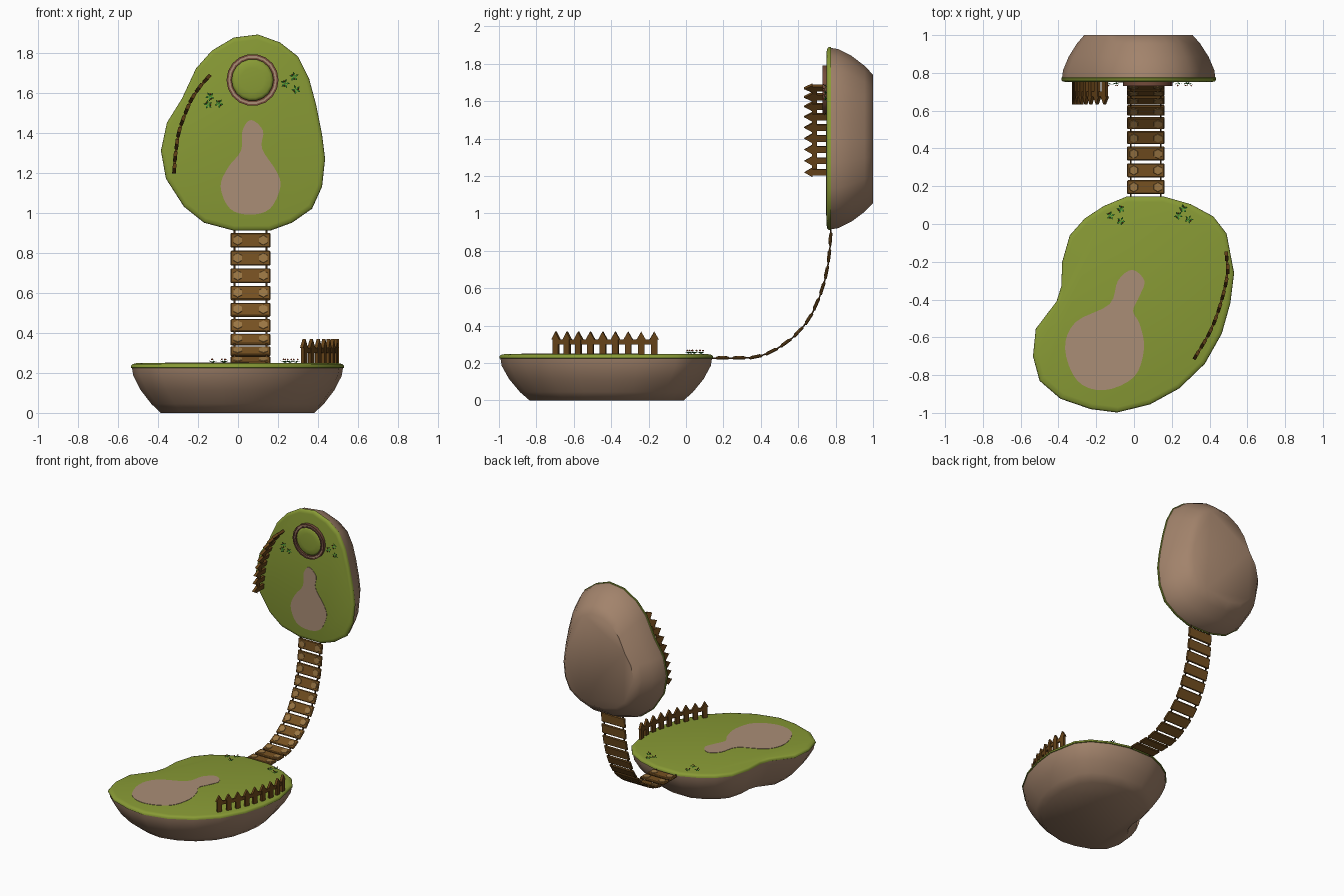
import bpy, bmesh, math, random
from mathutils import Matrix, Vector

if "Cube" in bpy.data.objects:
    bpy.data.objects.remove(bpy.data.objects["Cube"])

random.seed(4)


def mat(name, r, g, b):
    m = bpy.data.materials.new(name)
    m.diffuse_color = tuple(c ** 2.2 for c in (r, g, b)) + (1,)
    m.use_nodes = True
    m.node_tree.nodes["Principled BSDF"].inputs["Base Color"].default_value = m.diffuse_color
    return m


GRASS = mat("grass green", 0.53, 0.60, 0.22)
ROCK = mat("rock brown", 0.63, 0.51, 0.42)
SAND = mat("path tan", 0.66, 0.55, 0.46)
PLANK = mat("plank brown", 0.46, 0.32, 0.15)
KNOT = mat("knot light brown", 0.60, 0.46, 0.27)
FENCE = mat("fence brown", 0.40, 0.27, 0.12)
ROPE = mat("rope dark brown", 0.24, 0.17, 0.10)
RING = mat("ring red brown", 0.45, 0.30, 0.24)
LEAF = mat("leaf green", 0.20, 0.52, 0.20)
PETAL = mat("petal red", 0.72, 0.30, 0.16)

# Island frames: local x, y across the surface, local z is height above the base
LOWER = Matrix.Identity(4)
UPPER = Matrix.Translation((0, 1, 0)) @ Matrix.Rotation(math.pi / 2, 4, 'X')


def finish(bm, name, material, frame=LOWER, angle=40):
    bm.transform(frame)
    bmesh.ops.recalc_face_normals(bm, faces=bm.faces)
    me = bpy.data.meshes.new(name)
    bm.to_mesh(me)
    bm.free()
    me.materials.append(material)
    ob = bpy.data.objects.new(name, me)
    bpy.context.collection.objects.link(ob)
    if angle:
        bpy.ops.object.select_all(action='DESELECT')
        ob.select_set(True)
        bpy.context.view_layer.objects.active = ob
        bpy.ops.object.shade_smooth_by_angle(angle=math.radians(angle))
    return ob


def loft(name, outline, profile, centre, material, frame, closed=False, angle=40):
    """Stack scaled copies of an outline; profile is (scale, height)."""
    bm = bmesh.new()
    cx, cy = centre
    rings = [[bm.verts.new((cx + (x - cx) * s, cy + (y - cy) * s, h)) for x, y in outline]
             for s, h in profile]
    n = len(outline)
    pairs = list(zip(rings, rings[1:])) + ([(rings[-1], rings[0])] if closed else [])
    for a, b in pairs:
        for i in range(n):
            j = (i + 1) % n
            bm.faces.new((a[i], a[j], b[j], b[i]))
    if not closed:
        bm.faces.new(rings[0])
        bm.faces.new(rings[-1])
    return finish(bm, name, material, frame, angle)


def spline(pts, steps, closed):
    """Catmull-Rom curve through the points."""
    n, out = len(pts), []
    P = [Vector(p) for p in pts]
    for i in range(n if closed else n - 1):
        if closed:
            a, b, c, d = (P[(i + k) % n] for k in (-1, 0, 1, 2))
        else:
            a, b, c, d = (P[min(max(i + k, 0), n - 1)] for k in (-1, 0, 1, 2))
        for s in range(steps):
            t = s / steps
            out.append(0.5 * (2 * b + (c - a) * t + (2 * a - 5 * b + 4 * c - d) * t * t
                              + (3 * b - a - 3 * c + d) * t ** 3))
    return out if closed else out + [P[-1]]


def resample(pts, n):
    """n evenly spaced (point, tangent) pairs along a curve."""
    c = spline(pts, 12, False)
    d = [0]
    for a, b in zip(c, c[1:]):
        d.append(d[-1] + (b - a).length)
    out = []
    for k in range(n):
        t = d[-1] * k / (n - 1)
        i = max(j for j in range(len(c) - 1) if d[j] <= t + 1e-9)
        out.append((c[i].lerp(c[i + 1], (t - d[i]) / (d[i + 1] - d[i])), (c[i + 1] - c[i]).normalized()))
    return out


def box(bm, m, sx, sy, sz):
    return bmesh.ops.create_cube(bm, size=1, matrix=m @ Matrix.Diagonal((sx, sy, sz, 1)))['verts']


def fence(name, pts, frame):
    bm = bmesh.new()
    shape = [(-.017, .235), (.017, .235), (.017, .325), (.025, .325), (0, .368), (-.025, .325), (-.017, .325)]
    posts = resample(pts, 9)
    for p, t in posts:
        nrm = Vector((-t.y, t.x))
        sides = [[bm.verts.new((*(p + t * u + nrm * w), h)) for u, h in shape] for w in (-.009, .009)]
        bm.faces.new(sides[0])
        bm.faces.new(sides[1])
        for i in range(7):
            j = (i + 1) % 7
            bm.faces.new((sides[0][i], sides[0][j], sides[1][j], sides[1][i]))
    # rail behind the pickets
    for (a, _), (b, _) in zip(posts, posts[1:]):
        d = b - a
        m = Matrix.Translation((*((a + b) / 2), .312)) @ Matrix.Rotation(math.atan2(d.y, d.x), 4, 'Z')
        box(bm, m, d.length + .01, .012, .026)
    finish(bm, name, FENCE, frame, 0)


def flowers(name, spots, frame):
    leaf, petal = bmesh.new(), bmesh.new()
    for x, y in spots:
        a0 = random.random() * 6
        for k in range(5):
            a = a0 + k * math.tau / 5
            d, s = Vector((math.cos(a), math.sin(a), 0)), Vector((-math.sin(a), math.cos(a), 0))
            o = Vector((x, y, .249))
            leaf.faces.new([leaf.verts.new(v) for v in
                            (o, o + d * .014 + s * .005 + Vector((0, 0, .008)),
                             o + d * .024 + Vector((0, 0, .012)), o + d * .014 - s * .005 + Vector((0, 0, .008)))])
        for k in range(2):
            a = a0 + .6 + k * 2.5
            bmesh.ops.create_icosphere(petal, subdivisions=1, radius=.0045, matrix=Matrix.Translation(
                (x + .012 * math.cos(a), y + .012 * math.sin(a), .267)))
    finish(leaf, name + "_leaves", LEAF, frame, 0)
    finish(petal, name + "_petals", PETAL, frame, 0)


def island(name, outline, centre, foot, path, path_centre, posts, spots, frame):
    rock = [(foot, 0), (foot + (1 - foot) * .32, .045), (foot + (1 - foot) * .68, .115),
            (foot + (1 - foot) * .92, .185), (.99, .226)]
    loft(name + "_rock", outline, rock, centre, ROCK, frame, angle=50)
    loft(name + "_grass", outline, [(.98, .222), (1, .226), (.998, .237), (.985, .244), (.95, .248)],
         centre, GRASS, frame, angle=60)
    loft(name + "_path", spline(path, 4, True), [(1, .246), (1, .2505)], path_centre, SAND, frame)
    fence(name + "_fence", posts, frame)
    flowers(name + "_flowers", spots, frame)


# Lower island lying flat
island("lower_island",
       [(-.04, .145), (.16, .145), (.30, .105), (.42, .04), (.49, -.05), (.53, -.26), (.51, -.42),
        (.465, -.58), (.375, -.74), (.24, -.87), (.085, -.955), (-.09, -.998), (-.23, -.98),
        (-.39, -.925), (-.50, -.83), (-.535, -.70), (-.52, -.555), (-.41, -.41), (-.385, -.33),
        (-.38, -.2), (-.34, -.06), (-.26, .03), (-.16, .095)],
       (0, -.42), .72,
       [(.053, -.66), (.03, -.53), (-.005, -.46), (.03, -.38), (.055, -.30), (-.01, -.243),
        (-.085, -.30), (-.13, -.425), (-.31, -.52), (-.365, -.66), (-.30, -.83), (-.16, -.88), (0, -.81)],
       (-.16, -.667),
       [(.49, -.17), (.495, -.26), (.465, -.40), (.41, -.555), (.33, -.695)],
       [(-.125, .045), (-.07, .08), (-.07, .015), (.235, .045), (.26, .08), (.29, .025)], LOWER)

# Upper island standing upright
island("upper_island",
       [(.10, 1.89), (.21, 1.85), (.30, 1.78), (.355, 1.67), (.39, 1.54), (.42, 1.39), (.435, 1.27),
        (.42, 1.13), (.37, 1.02), (.27, .95), (.16, .91), (-.02, .91), (-.17, .95), (-.27, 1.03),
        (-.36, 1.17), (-.385, 1.31), (-.355, 1.45), (-.28, 1.57), (-.21, 1.72), (-.13, 1.81), (-.02, 1.875)],
       (.02, 1.395), .70,
       [(.065, 1.463), (.125, 1.41), (.12, 1.32), (.19, 1.21), (.212, 1.13), (.16, 1.02), (.06, .99),
        (-.04, 1.02), (-.087, 1.13), (-.05, 1.225), (.015, 1.31), (.022, 1.41)],
       (.06, 1.13),
       [(-.155, 1.67), (-.19, 1.63), (-.24, 1.55), (-.29, 1.42), (-.31, 1.31), (-.318, 1.22)],
       [(-.15, 1.54), (-.095, 1.545), (-.14, 1.58), (.235, 1.645), (.29, 1.615), (.28, 1.68)], UPPER)

# Round mound with a double rim on the upper island
RC = (.0725, 1.663)
circle = [(RC[0] + math.cos(i * math.tau / 18), RC[1] + math.sin(i * math.tau / 18)) for i in range(18)]
for nm, r0, r1, top in (("outer", .121, .130, .270), ("inner", .104, .112, .270)):
    loft("mound_rim_" + nm, circle, [(r0, .245), (r1, .245), (r1, top), (r0, top)], RC, RING, UPPER, closed=True)
loft("mound_rim_band", circle, [(.110, .245), (.123, .245), (.123, .264), (.110, .264)], RC, SAND, UPPER, closed=True)
loft("mound_grass", circle, [(.106, .245), (.104, .258), (.09, .265), (.06, .268)], RC, GRASS, UPPER, angle=60)

# Hanging bridge: planks follow a curve in the y-z plane
curve = [(.195, .227), (.285, .227), (.37, .232), (.455, .26), (.54, .312), (.605, .37), (.66, .44),
         (.70, .52), (.73, .60), (.753, .69), (.766, .775), (.773, .862)]
planks, knots = bmesh.new(), bmesh.new()
BX = .0625
for p, t in resample(curve, 12):
    m = Matrix.Translation((BX, p.x, p.y)) @ Matrix.Rotation(math.atan2(t.y, t.x), 4, 'X')
    box(planks, m, .2, .074, .015)
    for sx in (-.064, .064):
        bmesh.ops.create_cone(knots, cap_ends=True, segments=6, radius1=.026, radius2=.024, depth=.004,
                              matrix=m @ Matrix.Translation((sx, 0, .0085)))
bmesh.ops.bevel(planks, geom=planks.edges[:], offset=.005, segments=1, affect='EDGES')
finish(planks, "bridge_planks", PLANK, angle=0)
finish(knots, "bridge_knots", KNOT, angle=0)

# Ropes under the planks
ropes = bmesh.new()
line = [p for p, _ in resample([(.13, .227)] + curve + [(.775, .92)], 25)]
for sx in (-.08, .08):
    for a, b in zip(line, line[1:]):
        d, c = b - a, (a + b) / 2
        m = Matrix.Translation((BX + sx, c.x, c.y)) @ Matrix.Rotation(math.atan2(d.y, d.x), 4, 'X')
        box(ropes, m, .008, d.length + .003, .008)
finish(ropes, "bridge_ropes", ROPE, angle=0)
